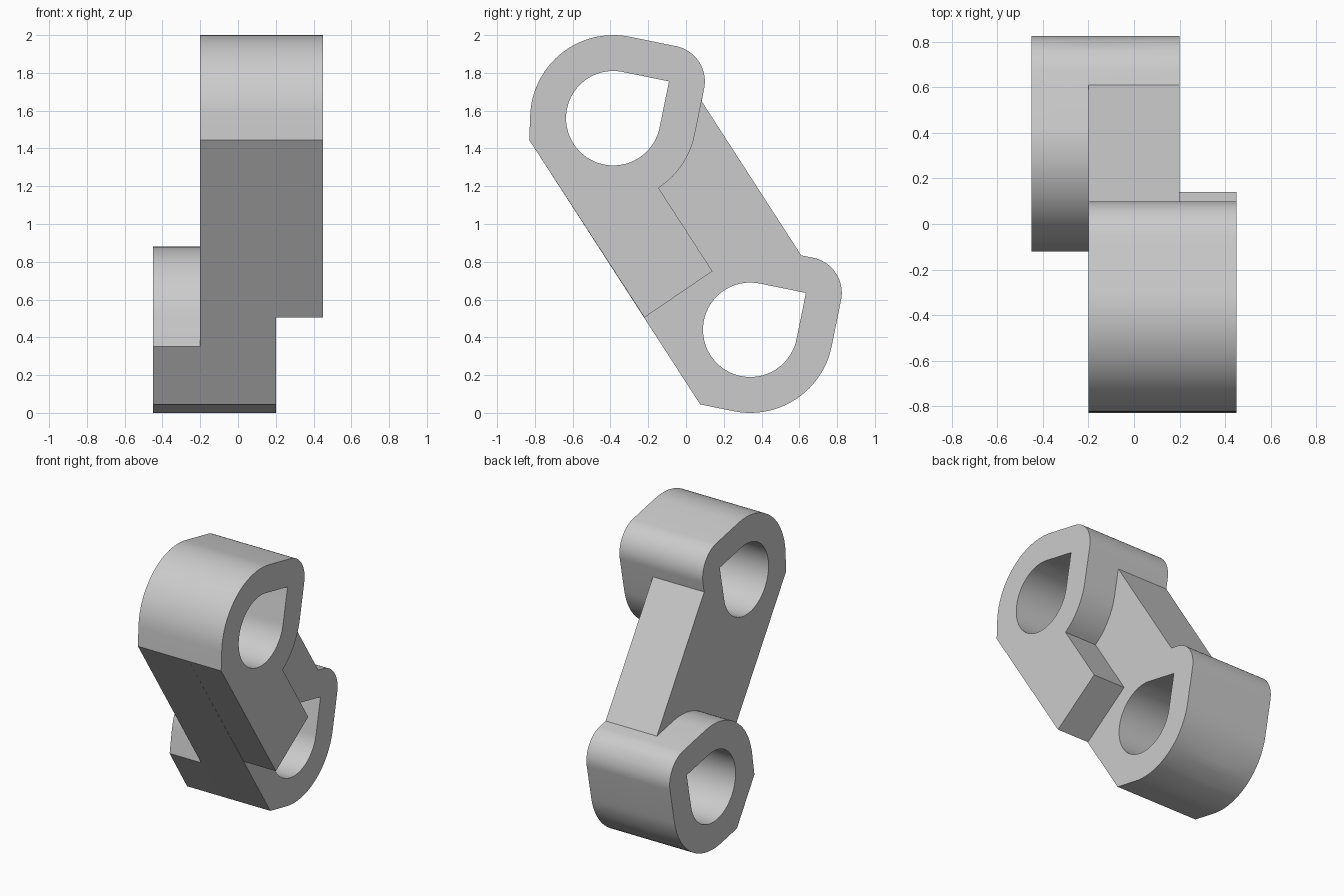
import bpy, bmesh
from math import cos, sin, radians, sqrt

if "Cube" in bpy.data.objects:
    bpy.data.objects.remove(bpy.data.objects["Cube"])

TILT = -11.5            # lean of both teardrop eyes
HOLE, WALL = 0.25, 0.19
OUTER = HOLE + WALL
TOP, LOW = (-0.385, 1.56), (0.34, 0.44)   # eye centres (y, z)

grey = bpy.data.materials.new("light grey")
grey.use_nodes = True
grey.diffuse_color = (0.6, 0.6, 0.6, 1)
grey.node_tree.nodes["Principled BSDF"].inputs["Base Color"].default_value = (0.6, 0.6, 0.6, 1)


def arc(c, r, start, end):
    n = max(2, round(abs(end - start) / 4))
    angles = [radians(start + (end - start) * i / n) for i in range(n + 1)]
    return [(c[0] + r * cos(a), c[1] + r * sin(a)) for a in angles]


def tip(c):
    """Pointed corner of the teardrop hole."""
    a = radians(TILT + 45)
    return (c[0] + HOLE * sqrt(2) * cos(a), c[1] + HOLE * sqrt(2) * sin(a))


def nose(c):
    """Rounded outer corner around the teardrop tip."""
    return arc(tip(c), WALL, TILT, TILT + 90)


def prism(name, outline, x0, x1):
    bm = bmesh.new()
    face = bm.faces.new([bm.verts.new((x0, y, z)) for y, z in outline])
    new = bmesh.ops.extrude_face_region(bm, geom=[face])["geom"]
    bmesh.ops.translate(bm, vec=(x1 - x0, 0, 0),
                        verts=[v for v in new if isinstance(v, bmesh.types.BMVert)])
    bmesh.ops.recalc_face_normals(bm, faces=bm.faces)
    mesh = bpy.data.meshes.new(name)
    bm.to_mesh(mesh)
    bm.free()
    mesh.materials.append(grey)
    obj = bpy.data.objects.new(name, mesh)
    bpy.context.collection.objects.link(obj)
    return obj


def combine(target, other, operation):
    bpy.context.view_layer.objects.active = target
    mod = target.modifiers.new(operation, 'BOOLEAN')
    mod.operation, mod.solver, mod.object = operation, 'EXACT', other
    bpy.ops.object.modifier_apply(modifier=mod.name)
    bpy.data.objects.remove(other)


# Shared outline pieces
top_head = nose(TOP) + arc(TOP, OUTER, TILT + 90, 177.5) + [(-0.83, 1.445)]
heel = [(0.075, 0.045)]
low_belly = arc(LOW, OUTER, TILT - 90, TILT)

# Central web joining both eyes
link = prism("link_arm", top_head + heel + low_belly + nose(LOW)
             + [(0.61, 0.834), (0.083, 1.65)], -0.2, 0.2)

# Upper eye boss with its stepped tail
upper = prism("upper_boss", top_head + [(-0.22, 0.505), (0.14, 0.75)]
              + arc(TOP, OUTER, -57, TILT), 0.2, 0.45)

# Lower eye boss on the opposite side
lower = prism("lower_boss", nose(LOW) + arc(LOW, OUTER, TILT + 90, 171)
              + [(-0.12, 0.351)] + heel + low_belly, -0.45, -0.2)

combine(link, upper, 'UNION')
combine(link, lower, 'UNION')

# Teardrop holes through both eyes
for centre in (TOP, LOW):
    hole = prism("hole_cutter", [tip(centre)] + arc(centre, HOLE, TILT + 90, TILT + 360), -0.6, 0.6)
    combine(link, hole, 'DIFFERENCE')

bpy.ops.object.select_all(action='DESELECT')
link.select_set(True)
bpy.context.view_layer.objects.active = link
bpy.ops.object.shade_smooth_by_angle(angle=radians(15))
